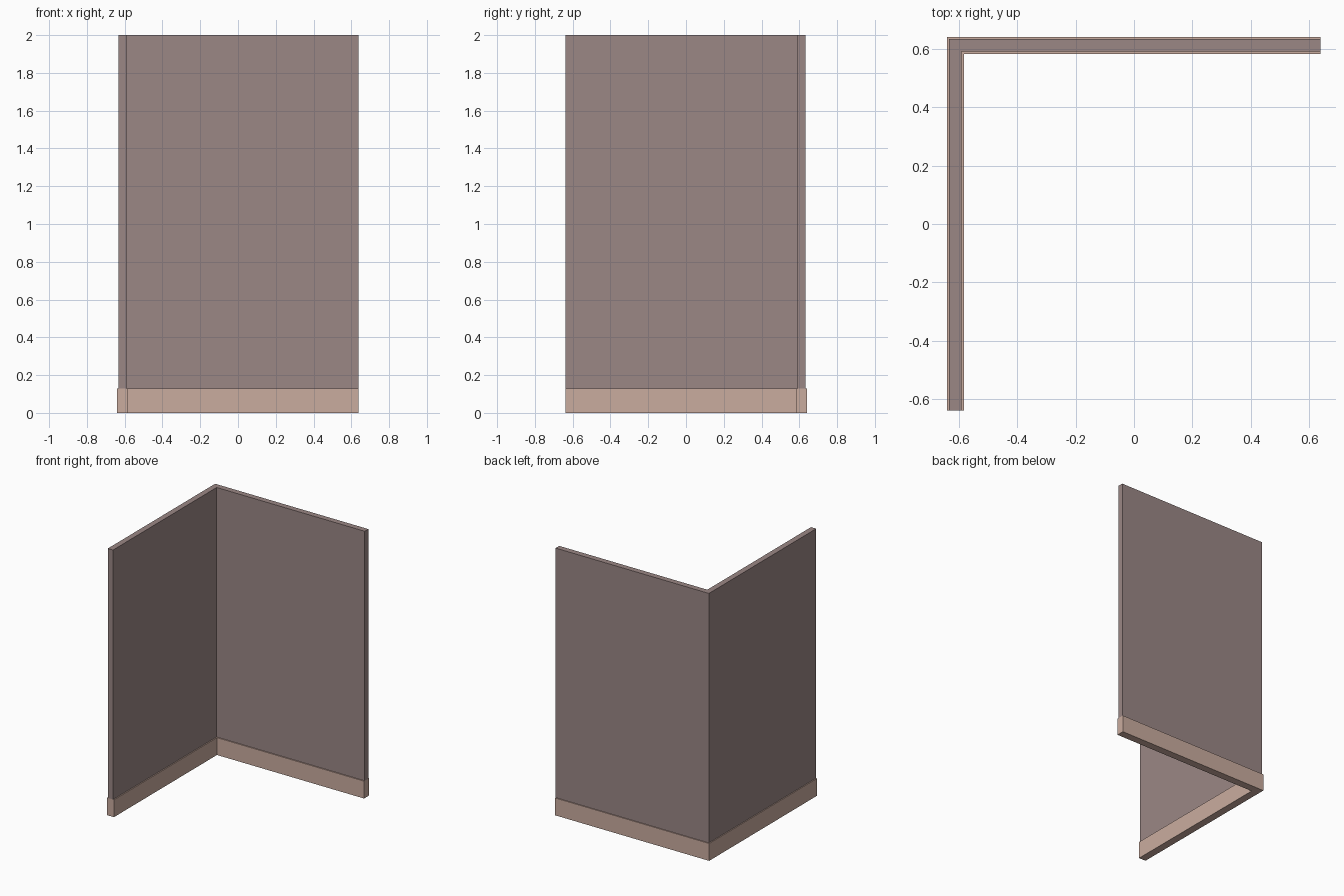
import bpy, bmesh

if "Cube" in bpy.data.objects:
    bpy.data.objects.remove(bpy.data.objects["Cube"])

END = 0.638  # free ends of both legs of the corner


def material(name, rgb):
    m = bpy.data.materials.new(name)
    m.diffuse_color = (*rgb, 1.0)
    m.use_nodes = True
    m.node_tree.nodes["Principled BSDF"].inputs["Base Color"].default_value = m.diffuse_color
    return m


def corner_piece(name, outer, inner, z0, z1, mat):
    """L-shaped outline (left leg + back leg) extruded from z0 to z1."""
    outline = [(-outer, -END), (-inner, -END), (-inner, inner),
               (END, inner), (END, outer), (-outer, outer)]
    bm = bmesh.new()
    face = bm.faces.new([bm.verts.new((x, y, z0)) for x, y in outline])
    ext = bmesh.ops.extrude_face_region(bm, geom=[face], use_keep_orig=True)
    top = [v for v in ext["geom"] if isinstance(v, bmesh.types.BMVert)]
    bmesh.ops.translate(bm, verts=top, vec=(0, 0, z1 - z0))
    bmesh.ops.recalc_face_normals(bm, faces=bm.faces)
    mesh = bpy.data.meshes.new(name)
    bm.to_mesh(mesh)
    bm.free()
    mesh.materials.append(mat)
    obj = bpy.data.objects.new(name, mesh)
    bpy.context.collection.objects.link(obj)
    return obj


wall_paint = material("mauve wall", (0.328, 0.242, 0.235))
trim_paint = material("tan trim", (0.591, 0.413, 0.347))

# Baseboard wraps both sides of the wall, slightly thicker than it
corner_piece("baseboard", 0.64, 0.582, 0.0, 0.13, trim_paint)
# Tall thin corner wall
corner_piece("corner_wall", 0.633, 0.59, 0.13, 2.0, wall_paint)
